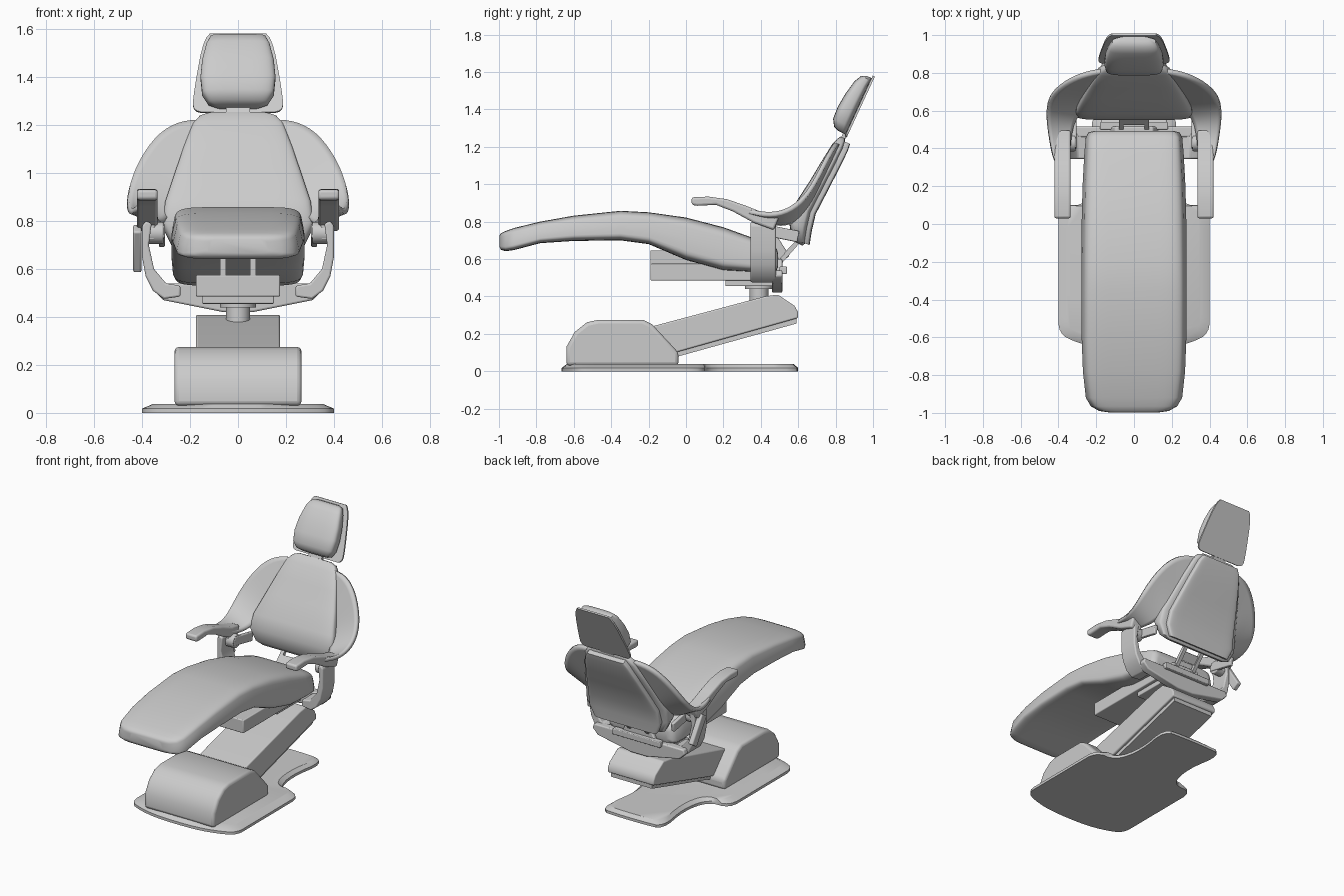
import bpy, bmesh, math
from mathutils import Vector

if "Cube" in bpy.data.objects:
    bpy.data.objects.remove(bpy.data.objects["Cube"], do_unlink=True)

grey = bpy.data.materials.new("plain grey")
grey.use_nodes = True
grey.diffuse_color = (0.6, 0.6, 0.6, 1)
grey.node_tree.nodes["Principled BSDF"].inputs["Base Color"].default_value = (0.6, 0.6, 0.6, 1)


def build(name, verts, faces, bevel=0, mirror=False, subsurf=0, thick=0, angle=35):
    bm = bmesh.new()
    vs = [bm.verts.new(v) for v in verts]
    for f in faces:
        bm.faces.new([vs[i] for i in f])
    bmesh.ops.recalc_face_normals(bm, faces=bm.faces)
    me = bpy.data.meshes.new(name)
    bm.to_mesh(me)
    bm.free()
    me.materials.append(grey)
    ob = bpy.data.objects.new(name, me)
    bpy.context.collection.objects.link(ob)
    bpy.ops.object.select_all(action="DESELECT")
    ob.select_set(True)
    bpy.context.view_layer.objects.active = ob
    bpy.ops.object.shade_smooth_by_angle(angle=math.radians(angle))
    if subsurf:
        ob.modifiers.new("smooth", "SUBSURF").levels = subsurf
        ob.modifiers["smooth"].render_levels = subsurf
    if thick:
        m = ob.modifiers.new("thickness", "SOLIDIFY")
        m.thickness, m.offset = thick, 0
    if bevel:
        m = ob.modifiers.new("bevel", "BEVEL")
        m.width, m.segments = bevel, 3
        m.limit_method, m.angle_limit = "ANGLE", math.radians(35)
    if mirror:
        ob.modifiers.new("mirror", "MIRROR")
    return ob


def loft(name, rings, **kw):
    n = len(rings[0])
    faces = [tuple(range(n)), tuple(range((len(rings) - 1) * n, len(rings) * n))]
    for r in range(len(rings) - 1):
        for i in range(n):
            j = (i + 1) % n
            faces.append((r * n + i, r * n + j, (r + 1) * n + j, (r + 1) * n + i))
    return build(name, [v for ring in rings for v in ring], faces, **kw)


def side_prism(name, outline, x0, x1, **kw):
    """Side outline in (y, z), pulled across x."""
    return loft(name, [[(x, y, z) for y, z in outline] for x in (x0, x1)], **kw)


def front_prism(name, outline, y0, y1, **kw):
    """Front outline in (x, z), pulled along y."""
    return loft(name, [[(x, y, z) for x, z in outline] for y in (y0, y1)], **kw)


def box(name, x0, x1, y0, y1, z0, z1, **kw):
    return side_prism(name, [(y0, z0), (y1, z0), (y1, z1), (y0, z1)], x0, x1, **kw)


def bar(name, a, b, half, x0, x1, **kw):
    """Slanted bar between two (y, z) points."""
    a, b = Vector(a), Vector(b)
    d = (b - a).normalized()
    n = Vector((-d.y, d.x)) * half
    return side_prism(name, [a - n, b - n, b + n, a + n], x0, x1, **kw)


def cylinder(name, centre, radius, length, axis, **kw):
    rings = []
    for s in (-0.5, 0.5):
        ring = []
        for i in range(28):
            t = math.tau * i / 28
            c, q, h = radius * math.cos(t), radius * math.sin(t), s * length
            ring.append(Vector(centre) + Vector((h, c, q) if axis == "x" else (c, q, h)))
        rings.append(ring)
    return loft(name, rings, **kw)


def cushion(name, stations, vdir, power=5, taper=0.0):
    """Stations are (y, z, half width, half thickness); rounded sections."""
    rings = []
    for y, z, hw, th in stations:
        ring = []
        for i in range(40):
            t = math.tau * i / 40
            c, s = math.cos(t), math.sin(t)
            a = math.copysign(abs(c) ** (2 / power), c)
            b = math.copysign(abs(s) ** (2 / power), s)
            v = Vector((0, y, z)) + Vector(vdir).normalized() * (b * th)
            v.x = a * hw * (1 - taper * (b + 1) / 2)
            ring.append(v)
        rings.append(ring)
    return loft(name, rings, angle=45)


def rounded(points, times=2):
    for _ in range(times):
        out = []
        for p, q in zip(points, points[1:] + points[:1]):
            p, q = Vector(p), Vector(q)
            out += [p.lerp(q, 0.25), p.lerp(q, 0.75)]
        points = out
    return points


def both_sides(half):
    return half + [(-x, y) for x, y in reversed(half)]


# Floor plate with a wide front and a rounded rear lobe
plate = rounded(both_sides([(0.14, -0.665), (0.3, -0.63), (0.4, -0.58), (0.4, -0.45), (0.4, -0.1),
                            (0.4, 0.1), (0.24, 0.1), (0.19, 0.3), (0.24, 0.59), (0.1, 0.6)]))
loft("floor_plate", [[(x * k, y * m, z) for x, y in plate]
                     for z, k, m in ((0, 1, 1), (0.018, 1, 1), (0.038, 0.88, 0.96))])

# Base cowl and lifting arm
side_prism("base_cowl", [(-0.64, 0.03), (-0.64, 0.13), (-0.595, 0.21), (-0.53, 0.262), (-0.47, 0.275),
                         (-0.23, 0.275), (-0.18, 0.25), (-0.04, 0.1), (-0.04, 0.03)],
           -0.265, 0.265, bevel=0.02)
side_prism("lifting_arm", [(-0.2, 0.07), (-0.04, 0.105), (0.6, 0.285), (0.6, 0.315), (0.58, 0.35),
                           (0.49, 0.41), (0.42, 0.4), (-0.2, 0.235)], -0.175, 0.175, bevel=0.008)
side_prism("arm_underside", [(-0.1, 0.06), (-0.04, 0.08), (0.59, 0.255), (0.59, 0.3), (-0.1, 0.12)],
           -0.155, 0.155)

# Swivel column and seat carrier
cylinder("swivel_column", (0, 0.39, 0.42), 0.05, 0.12, "z")
cylinder("swivel_collar", (0, 0.39, 0.455), 0.075, 0.03, "z")
box("carrier_foot", -0.15, 0.15, 0.21, 0.47, 0.455, 0.49, bevel=0.005)
box("seat_carrier", -0.175, 0.175, -0.19, 0.48, 0.485, 0.575, bevel=0.006)
box("carrier_rib", 0.05, 0.075, -0.19, 0.2, 0.57, 0.645, mirror=True)

# Long seat and leg cushion: y, top, bottom, half width
seat = [(-0.998, 0.725, 0.665, 0.13), (-0.99, 0.738, 0.65, 0.19), (-0.965, 0.75, 0.642, 0.235),
        (-0.92, 0.766, 0.648, 0.262), (-0.78, 0.8, 0.685, 0.278), (-0.6, 0.832, 0.697, 0.285),
        (-0.35, 0.858, 0.7, 0.286), (-0.2, 0.85, 0.68, 0.286), (0, 0.822, 0.595, 0.285),
        (0.2, 0.77, 0.54, 0.28), (0.38, 0.705, 0.53, 0.27), (0.46, 0.675, 0.53, 0.262),
        (0.485, 0.655, 0.54, 0.245), (0.492, 0.63, 0.56, 0.22)]
cushion("seat_cushion", [(y, (t + b) / 2, w, (t - b) / 2) for y, t, b, w in seat],
        (0, 0, 1), power=6, taper=0.1)

# Backrest cushion and rear shell
back = [(0.605, 0.68, 0.23, 0.02), (0.6, 0.7, 0.275, 0.04), (0.6, 0.78, 0.315, 0.055),
        (0.625, 0.87, 0.305, 0.05), (0.7, 1.0, 0.262, 0.042), (0.755, 1.1, 0.228, 0.038),
        (0.81, 1.2, 0.19, 0.032), (0.83, 1.235, 0.16, 0.022), (0.838, 1.25, 0.12, 0.012)]
lean = (0, 0.9, -0.43)
cushion("backrest_cushion", back, lean)
cushion("backrest_shell", [(y + 0.03, z - 0.012, w * 0.86, th * 0.85) for y, z, w, th in back[1:-1]],
        lean, power=9)

# Shoulder wings sweeping forward into the armrests
wing = [((0.1, 0.82, 1.22), (0.1, 0.76, 1.08)), ((0.23, 0.805, 1.22), (0.16, 0.73, 1.02)),
        ((0.33, 0.77, 1.17), (0.21, 0.69, 0.95)), ((0.41, 0.715, 1.06), (0.26, 0.65, 0.87)),
        ((0.455, 0.655, 0.95), (0.29, 0.59, 0.81)), ((0.463, 0.57, 0.865), (0.325, 0.53, 0.785)),
        ((0.445, 0.45, 0.83), (0.34, 0.44, 0.79)), ((0.425, 0.32, 0.86), (0.34, 0.32, 0.85))]
rows = []
for outer, inner in wing:
    rows += [Vector(outer).lerp(Vector(inner), k) for k in (0, 0.5, 1)]
build("shoulder_wing", rows,
      [(r * 3 + c, r * 3 + c + 1, r * 3 + c + 4, r * 3 + c + 3)
       for r in range(len(wing) - 1) for c in (0, 1)],
      subsurf=2, thick=0.024, mirror=True, angle=180)
side_prism("armrest", [(0.03, 0.89), (0.06, 0.885), (0.16, 0.89), (0.25, 0.855), (0.36, 0.795),
                       (0.47, 0.755), (0.5, 0.83), (0.42, 0.845), (0.32, 0.885), (0.22, 0.92),
                       (0.12, 0.934), (0.03, 0.93)], 0.335, 0.422, bevel=0.012, mirror=True)

# Armrest pivots and hangers
cylinder("armrest_pivot", (0.355, 0.43, 0.75), 0.045, 0.09, "x", mirror=True, bevel=0.006)
box("armrest_stem", 0.345, 0.375, 0.39, 0.47, 0.72, 0.83, mirror=True, bevel=0.008)
bar("armrest_link", (0.4, 0.76), (0.6, 0.72), 0.03, 0.305, 0.33, mirror=True, bevel=0.006)

# Side covers and rear crossbar
front_prism("side_cover", [(0.36, 0.79), (0.385, 0.8), (0.4, 0.78), (0.4, 0.65), (0.385, 0.57),
                           (0.355, 0.51), (0.31, 0.475), (0.24, 0.485), (0.24, 0.53), (0.3, 0.54),
                           (0.35, 0.6), (0.372, 0.7)], 0.345, 0.48, mirror=True, bevel=0.008)
front_prism("rear_crossbar", both_sides([(0.06, 0.42), (0.31, 0.47), (0.35, 0.51), (0.34, 0.54),
                                         (0.13, 0.54), (0.1, 0.6)]), 0.46, 0.515, bevel=0.008)

# Backrest hinge
bar("hinge_bar", (0.49, 0.57), (0.63, 0.73), 0.012, 0.055, 0.08, mirror=True)
bar("hinge_plate", (0.53, 0.625), (0.57, 0.67), 0.008, -0.08, 0.08)
box("hinge_block", -0.18, 0.18, 0.5, 0.54, 0.52, 0.56, bevel=0.005)

# Control handle on one side
bar("control_handle", (0.42, 0.77), (0.53, 0.6), 0.03, -0.437, -0.402, bevel=0.008)

# Headrest: backing plate, pad and post
head = Vector((0, 0.42, 0.91))
base = Vector((0, 0.858, 1.262))
normal = Vector((0, 0.91, -0.42))
outline = rounded(both_sides([(0.1, -0.01), (0.19, -0.01), (0.185, 0.08), (0.14, 0.348), (0.08, 0.348)]))
loft("headrest_plate", [[base + Vector((x, 0, 0)) + head * t + normal * d for x, t in outline]
                        for d in (-0.006, 0.006)])
pad = [(0.002, 0.09, 0.02), (0.012, 0.125, 0.036), (0.05, 0.15, 0.048), (0.12, 0.157, 0.05),
       (0.2, 0.15, 0.046), (0.28, 0.132, 0.038), (0.32, 0.115, 0.028), (0.333, 0.08, 0.014)]
cushion("headrest_pad", [(*(base + head * t - normal * (th + 0.006)).yz, w, th) for t, w, th in pad],
        normal, power=4)
bar("headrest_post", (0.81, 1.18), (0.865, 1.3), 0.012, -0.05, 0.05)
